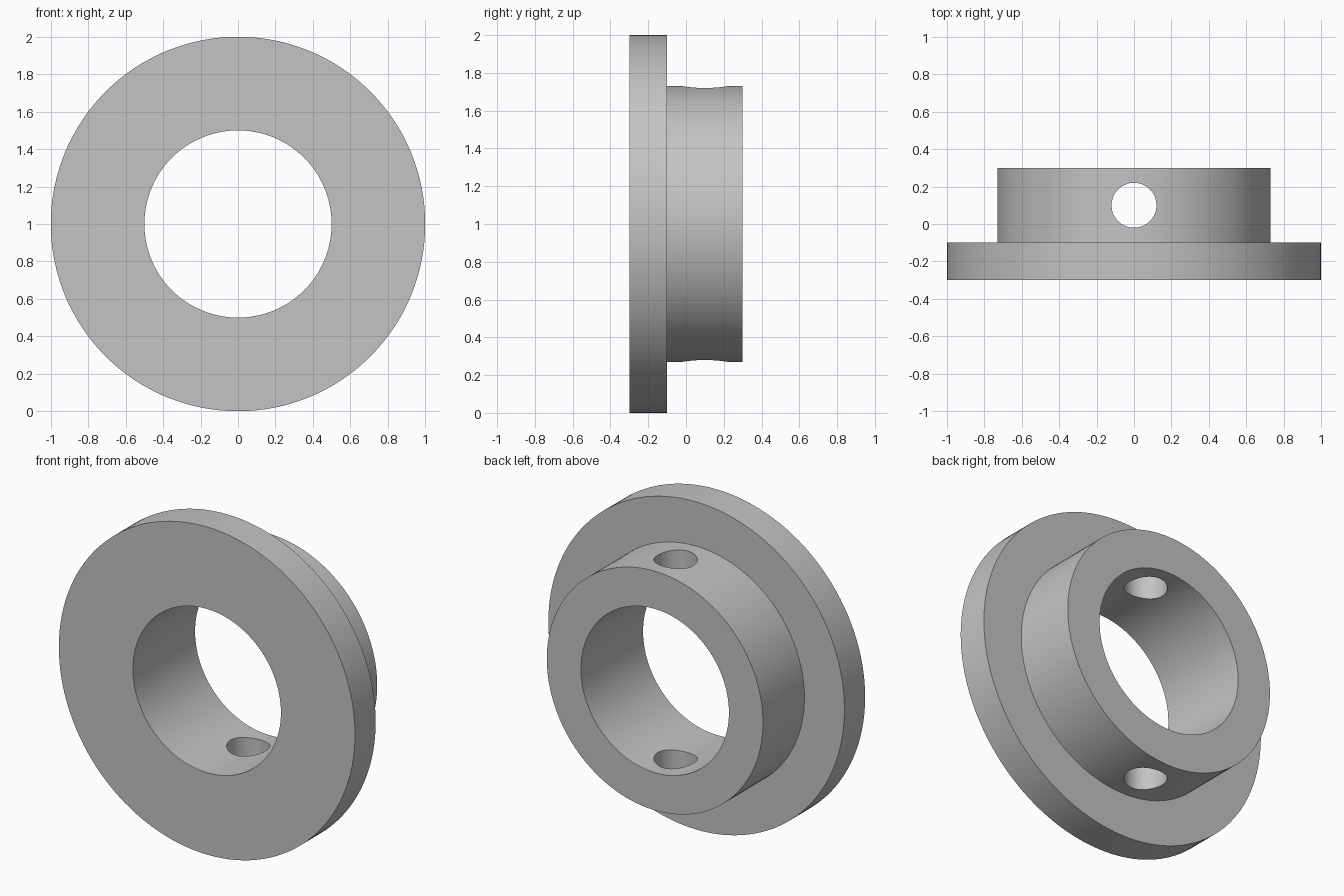
import bpy
import bmesh
from math import radians, tau
from mathutils import Vector

cube = bpy.data.objects.get("Cube")
if cube:
    bpy.data.objects.remove(cube, do_unlink=True)

SEGMENTS = 128
CENTRE = Vector((0, 0, 1))
BORE, HUB, FLANGE = 0.5, 0.73, 1.0
FRONT, STEP, BACK = -0.3, -0.1, 0.3

grey = bpy.data.materials.new("plain grey")
grey.use_nodes = True
colour = (0.55, 0.55, 0.55, 1)
grey.diffuse_color = colour
grey.node_tree.nodes["Principled BSDF"].inputs["Base Color"].default_value = colour

# Flanged collar: a stepped section revolved around the y axis
profile = [(BORE, FRONT), (FLANGE, FRONT), (FLANGE, STEP),
           (HUB, STEP), (HUB, BACK), (BORE, BACK)]
bm = bmesh.new()
verts = [bm.verts.new(CENTRE + Vector((r, y, 0))) for r, y in profile]
edges = [bm.edges.new((a, b)) for a, b in zip(verts, verts[1:] + verts[:1])]
bmesh.ops.spin(bm, geom=verts + edges, cent=CENTRE, axis=(0, 1, 0),
               angle=tau, steps=SEGMENTS, use_merge=True)
bmesh.ops.remove_doubles(bm, verts=bm.verts, dist=0.0001)
bmesh.ops.recalc_face_normals(bm, faces=bm.faces)
mesh = bpy.data.meshes.new("flanged_collar")
bm.to_mesh(mesh)
bm.free()
mesh.materials.append(grey)
collar = bpy.data.objects.new("flanged_collar", mesh)
bpy.context.collection.objects.link(collar)

# Vertical pin hole through both walls of the hub
bpy.ops.mesh.primitive_cylinder_add(vertices=64, radius=0.12, depth=3,
                                    location=(0, 0.1, 1))
cutter = bpy.context.object
cutter.name = "pin_hole_cutter"
cutter.hide_render = True
cutter.data.materials.append(grey)

cut = collar.modifiers.new("pin_hole", 'BOOLEAN')
cut.operation = 'DIFFERENCE'
cut.solver = 'EXACT'
cut.object = cutter

bpy.ops.object.select_all(action='DESELECT')
collar.select_set(True)
bpy.context.view_layer.objects.active = collar
bpy.ops.object.modifier_apply(modifier=cut.name)
bpy.data.objects.remove(cutter, do_unlink=True)

# Smooth round walls with crisp rims
bpy.ops.object.shade_smooth_by_angle(angle=radians(30))
